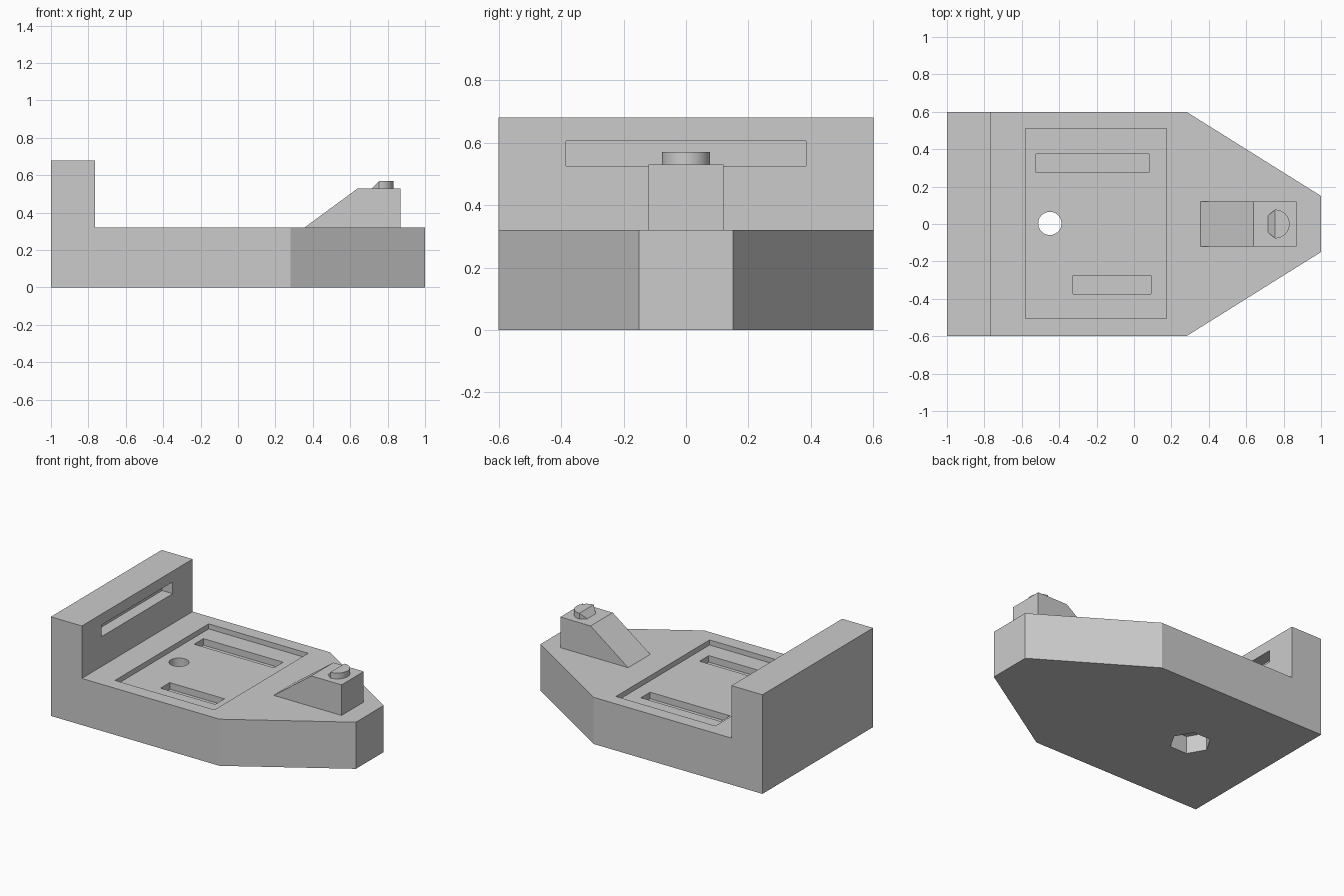
import bpy
import bmesh
import math

cube = bpy.data.objects.get("Cube")
if cube:
    bpy.data.objects.remove(cube, do_unlink=True)

grey = bpy.data.materials.new("plain grey")
grey.use_nodes = True
grey.diffuse_color = (0.6, 0.6, 0.6, 1)
grey.node_tree.nodes["Principled BSDF"].inputs["Base Color"].default_value = (0.6, 0.6, 0.6, 1)


def finish(name, bm):
    bmesh.ops.recalc_face_normals(bm, faces=bm.faces)
    mesh = bpy.data.meshes.new(name)
    bm.to_mesh(mesh)
    bm.free()
    mesh.materials.append(grey)
    obj = bpy.data.objects.new(name, mesh)
    bpy.context.collection.objects.link(obj)
    return obj


def prism(name, points, offset):
    """Closed outline of 3D points extruded along an offset."""
    bm = bmesh.new()
    face = bm.faces.new([bm.verts.new(p) for p in points])
    side = bmesh.ops.extrude_face_region(bm, geom=[face])["geom"]
    verts = [v for v in side if isinstance(v, bmesh.types.BMVert)]
    bmesh.ops.translate(bm, verts=verts, vec=offset)
    return finish(name, bm)


def box(name, x0, x1, y0, y1, z0, z1):
    return prism(name, [(x0, y0, z0), (x1, y0, z0), (x1, y1, z0), (x0, y1, z0)], (0, 0, z1 - z0))


def disc(name, x, y, radius, sides, z0, z1):
    angles = [2 * math.pi * i / sides for i in range(sides)]
    ring = [(x + radius * math.cos(a), y + radius * math.sin(a), z0) for a in angles]
    return prism(name, ring, (0, 0, z1 - z0))


def cut(target, cutter):
    cutter.hide_render = True
    mod = target.modifiers.new(cutter.name, "BOOLEAN")
    mod.operation = "DIFFERENCE"
    mod.solver = "EXACT"
    mod.object = cutter
    bpy.context.view_layer.objects.active = target
    bpy.ops.object.modifier_apply(modifier=mod.name)
    bpy.data.objects.remove(cutter, do_unlink=True)


def smooth(obj):
    bpy.ops.object.select_all(action="DESELECT")
    obj.select_set(True)
    bpy.context.view_layer.objects.active = obj
    bpy.ops.object.shade_smooth_by_angle(angle=math.radians(25))


TOP = 0.32      # deck height
WALL = 0.68     # end wall height
FLOOR = 0.285   # recessed floor height

# Body: tapered outline, lowered everywhere except the end wall
half = [(-1, 0.6), (0.28, 0.6), (1, 0.15)]
outline = half + [(x, -y) for x, y in reversed(half)]
body = prism("base_body", [(x, y, 0) for x, y in outline], (0, 0, WALL))
cut(body, box("deck_cutter", -0.765, 1.5, -1, 1, TOP, 1))

# Recess in the deck with two slots in its floor
cut(body, box("recess_cutter", -0.58, 0.175, -0.505, 0.51, FLOOR, 0.4))
cut(body, box("long_slot_cutter", -0.525, 0.08, 0.275, 0.375, FLOOR - 0.045, 0.4))
cut(body, box("short_slot_cutter", -0.325, 0.09, -0.375, -0.275, FLOOR - 0.045, 0.4))

# Slot in the inner face of the end wall
cut(body, box("wall_slot_cutter", -0.845, -0.7, -0.385, 0.385, 0.525, 0.605))

# Through hole with a six-sided pocket underneath
cut(body, disc("hole_cutter", -0.45, 0.003, 0.062, 48, -0.1, 0.5))
cut(body, disc("hex_pocket_cutter", -0.45, 0.003, 0.13, 6, -0.1, 0.12))
smooth(body)

# Sloped block near the tip
profile = [(0.355, TOP), (0.87, TOP), (0.87, 0.53), (0.64, 0.53)]
prism("sloped_block", [(x, -0.12, z) for x, z in profile], (0, 0.24, 0))

# Knob: half disc with a tapered ramp on the inner side
bm = bmesh.new()
for i in range(25):
    a = math.pi * (i / 24 - 0.5)
    for z in (0.53, 0.57):
        bm.verts.new((0.755 + 0.077 * math.cos(a), 0.077 * math.sin(a), z))
for y in (-0.046, 0.046):
    bm.verts.new((0.717, y, 0.53))
bmesh.ops.convex_hull(bm, input=bm.verts)
bmesh.ops.dissolve_limit(bm, angle_limit=0.01, verts=bm.verts, edges=bm.edges)
smooth(finish("knob", bm))
